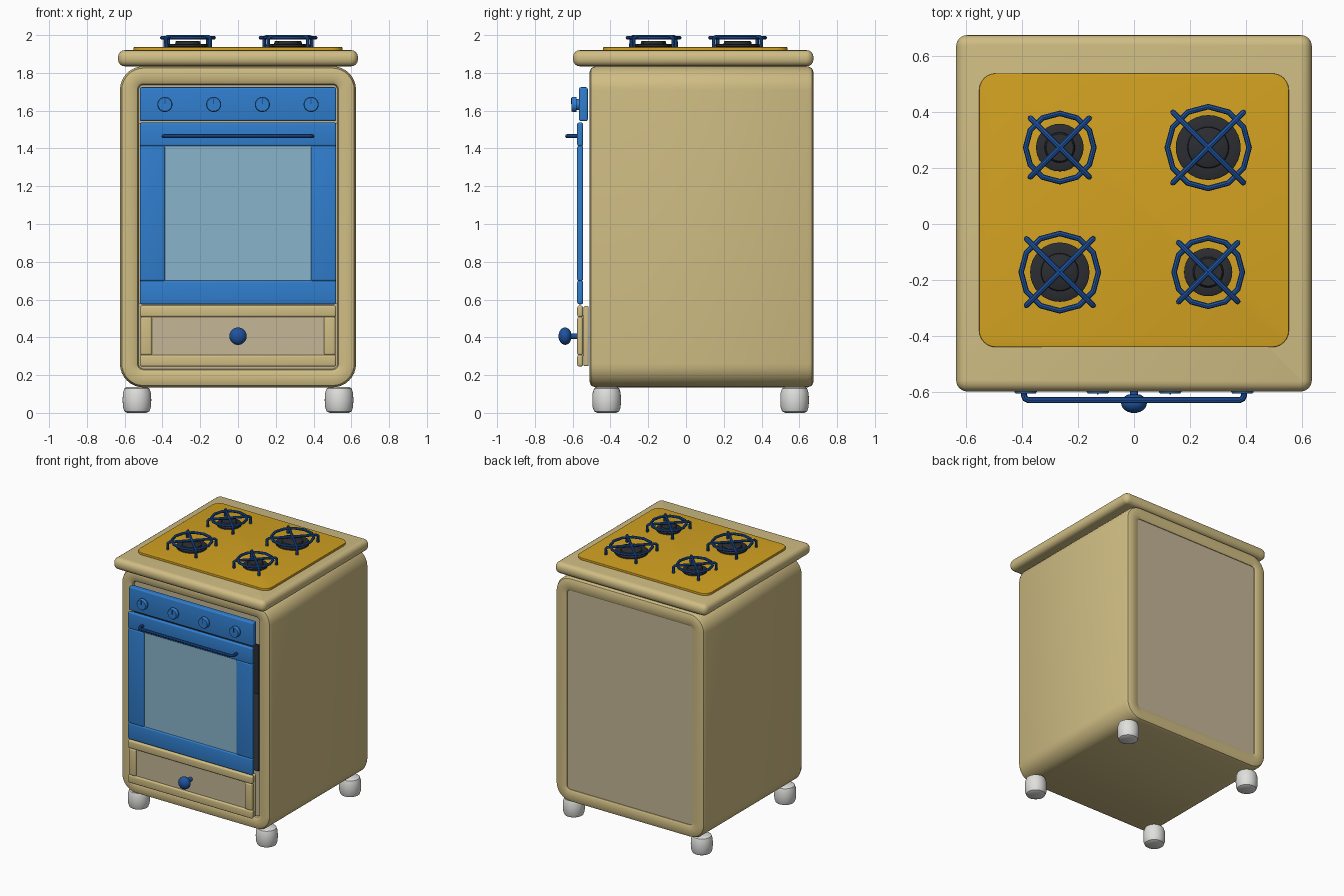
import bpy, bmesh, math
from mathutils import Matrix, Vector

if "Cube" in bpy.data.objects:
    bpy.data.objects.remove(bpy.data.objects["Cube"])


def mat(name, rgb):
    m = bpy.data.materials.new(name)
    m.diffuse_color = (*rgb, 1)
    m.use_nodes = True
    m.node_tree.nodes["Principled BSDF"].inputs["Base Color"].default_value = m.diffuse_color
    return m


TAN = mat("tan enamel", (0.63, 0.51, 0.23))
PANEL = mat("grey beige panel", (0.56, 0.47, 0.31))
YELLOW = mat("yellow hob", (0.65, 0.36, 0.015))
BLUE = mat("bright blue", (0.03, 0.21, 0.62))
DEEP = mat("deep blue", (0.013, 0.085, 0.34))
GLASS = mat("pale blue glass", (0.25, 0.46, 0.60))
WHITE = mat("white feet", (0.74, 0.74, 0.72))
BLACK = mat("black iron", (0.025, 0.026, 0.032))


def finish(ob, material):
    ob.data.materials.clear()
    ob.data.materials.append(material)
    bpy.ops.object.select_all(action='DESELECT')
    ob.select_set(True)
    bpy.context.view_layer.objects.active = ob
    bpy.ops.object.shade_smooth_by_angle(angle=math.radians(40))
    return ob


def from_bm(bm, name, material):
    bmesh.ops.recalc_face_normals(bm, faces=bm.faces)
    me = bpy.data.meshes.new(name)
    bm.to_mesh(me)
    bm.free()
    ob = bpy.data.objects.new(name, me)
    bpy.context.collection.objects.link(ob)
    return finish(ob, material)


def box(name, x, y, z, material, bevel=0.0, corner=0.0):
    """Box from (min, max) pairs, with rounded upright corners and soft edges."""
    bm = bmesh.new()
    size = [b - a for a, b in (x, y, z)]
    mid = [(a + b) / 2 for a, b in (x, y, z)]
    bmesh.ops.create_cube(bm, size=1, matrix=Matrix.Translation(mid) @ Matrix.Diagonal((*size, 1)))
    if corner:
        up = [e for e in bm.edges if abs(e.verts[0].co.z - e.verts[1].co.z) > 1e-4]
        bmesh.ops.bevel(bm, geom=up, offset=corner, segments=6, profile=0.5, affect='EDGES')
    if bevel:
        sharp = [e for e in bm.edges if e.calc_face_angle(0) > 0.8]
        bmesh.ops.bevel(bm, geom=sharp, offset=bevel, segments=4, profile=0.5, affect='EDGES')
    return from_bm(bm, name, material)


def lathe(name, profile, loc, material, forward=False, n=32):
    """Spin (radius, height) points; forward=True points the axis to the front."""
    m = Matrix.Translation(loc)
    if forward:
        m = m @ Matrix.Rotation(math.pi / 2, 4, 'X')
    bm = bmesh.new()
    rings = []
    for r, h in profile:
        k = n if r > 0 else 1
        rings.append([bm.verts.new(m @ Vector((r * math.cos(i * math.tau / n),
                                               r * math.sin(i * math.tau / n), h))) for i in range(k)])
    for a, b in zip(rings, rings[1:]):
        for i in range(n):
            f = [a[i % len(a)], a[(i + 1) % len(a)], b[(i + 1) % len(b)], b[i % len(b)]]
            bm.faces.new(list(dict.fromkeys(f)))
    return from_bm(bm, name, material)


def tube(name, paths, radius, material):
    """Round bars along (closed, points) paths, in one mesh."""
    cu = bpy.data.curves.new(name, 'CURVE')
    cu.dimensions = '3D'
    cu.bevel_depth = radius
    cu.bevel_resolution = 2
    cu.use_fill_caps = True
    for closed, pts in paths:
        s = cu.splines.new('POLY')
        s.points.add(len(pts) - 1)
        for p, co in zip(s.points, pts):
            p.co = (*co, 1)
        s.use_cyclic_u = closed
    ob = bpy.data.objects.new(name, cu)
    bpy.context.collection.objects.link(ob)
    bpy.ops.object.select_all(action='DESELECT')
    ob.select_set(True)
    bpy.context.view_layer.objects.active = ob
    bpy.ops.object.convert(target='MESH')
    return finish(bpy.context.view_layer.objects.active, material)


def rounded_loop(bm, inset, y):
    """One rounded-rectangle ring of the cabinet shell at depth y."""
    r, out = 0.125 - inset, []
    for q, (sx, sz) in enumerate(((1, 1), (-1, 1), (-1, -1), (1, -1))):
        for i in range(9):
            a = (q + i / 8) * math.pi / 2
            out.append(bm.verts.new((sx * 0.5 + r * math.cos(a), y, 0.985 + sz * 0.725 + r * math.sin(a))))
    return out


# cabinet shell: a hollow rounded frame running front to back
bm = bmesh.new()
section = [(0.1, -0.48), (0.093, -0.5), (0.075, -0.51), (0.03, -0.51), (0.01, -0.503), (0, -0.48),
           (0, 0.645), (0.01, 0.667), (0.03, 0.675), (0.085, 0.675), (0.097, 0.668), (0.1, 0.65)]
loops = [rounded_loop(bm, d, y) for d, y in section]
for a, b in zip(loops, loops[1:] + loops[:1]):
    for i in range(36):
        j = (i + 1) % 36
        bm.faces.new((a[i], a[j], b[j], b[i]))
from_bm(bm, "cabinet_shell", TAN)
box("back_panel", (-0.53, 0.53), (0.645, 0.664), (0.23, 1.74), PANEL)
box("inner_front", (-0.53, 0.53), (-0.485, -0.465), (1.53, 1.74), PANEL)
box("inner_base", (-0.53, 0.53), (-0.485, -0.465), (0.23, 0.58), PANEL)

# dark oven liner behind the door
bm = bmesh.new()
bmesh.ops.create_cube(bm, size=1, matrix=Matrix.Translation((0, 0.05, 1.055)) @ Matrix.Diagonal((1.04, 1.1, 0.95, 1)))
bm.normal_update()
front = [f for f in bm.faces if f.normal.y < -0.9]
bmesh.ops.inset_region(bm, faces=front, thickness=0.1)
bmesh.ops.translate(bm, verts=front[0].verts[:], vec=(0, 0.9, 0))
from_bm(bm, "oven_liner", BLACK)

# worktop and hob plate
box("worktop", (-0.635, 0.635), (-0.598, 0.675), (1.835, 1.92), TAN, bevel=0.036, corner=0.04)
box("hob_plate", (-0.553, 0.553), (-0.44, 0.538), (1.912, 1.936), YELLOW, bevel=0.004, corner=0.06)

# burners and pan supports: x, y, support radius, burner radius
for n, (x, y, r, b) in enumerate([(-0.265, 0.273, 0.122, 0.085), (0.265, 0.273, 0.146, 0.116),
                                  (-0.265, -0.172, 0.138, 0.106), (0.265, -0.172, 0.122, 0.086)], 1):
    lathe(f"burner_{n}", [(0, 1.934), (b * 0.85, 1.934), (b, 1.94), (b, 1.95), (b * 0.95, 1.953),
                          (b * 0.64, 1.953), (b * 0.62, 1.965), (b * 0.57, 1.969), (0, 1.969)],
          (x, y, 0), BLACK)
    ring = [(x + r * math.cos(i * math.tau / 12), y + r * math.sin(i * math.tau / 12), 1.986) for i in range(12)]
    paths = [(True, ring)]
    t = r * 0.86
    for s in (1, -1):
        paths.append((False, [(x - t, y - s * t, 1.934), (x - t, y - s * t, 1.982),
                              (x - t + 0.008, y - s * (t - 0.008), 1.99),
                              (x + t - 0.008, y + s * (t - 0.008), 1.99),
                              (x + t, y + s * t, 1.982), (x + t, y + s * t, 1.934)]))
    tube(f"pan_support_{n}", paths, 0.01, DEEP)

# control panel with four knobs
box("control_panel", (-0.52, 0.52), (-0.566, -0.52), (1.545, 1.724), BLUE, bevel=0.01)
for n in range(4):
    x = -0.387 + n * 0.258
    lathe(f"control_knob_{n + 1}", [(0, 0.56), (0.03, 0.56), (0.03, 0.58), (0.04, 0.58), (0.04, 0.6),
                                    (0.036, 0.605), (0, 0.605)], (x, 0, 1.633), BLUE, True)
    box(f"knob_pointer_{n + 1}", (x - 0.003, x + 0.003), (-0.608, -0.6), (1.634, 1.668), DEEP)

# oven door: rails, stiles, glass and handle
DY = (-0.576, -0.545)
box("door_top_rail", (-0.52, 0.52), DY, (1.412, 1.537), BLUE, bevel=0.01)
box("door_bottom_rail", (-0.52, 0.52), DY, (0.575, 0.7), BLUE, bevel=0.01)
for side, s in (("left", -1), ("right", 1)):
    box(f"door_{side}_stile", sorted((s * 0.387, s * 0.52)), DY, (0.698, 1.414), BLUE, bevel=0.01)
box("door_glass", (-0.395, 0.395), (-0.566, -0.552), (0.69, 1.42), GLASS)
half = [(0.393, -0.565), (0.393, -0.612), (0.388, -0.624), (0.376, -0.629)]
tube("door_handle", [(False, [(-x, y, 1.465) for x, y in half] + [(x, y, 1.465) for x, y in half[::-1]])], 0.011, DEEP)

# drawer: frame, panel and round pull
box("drawer_back", (-0.517, 0.517), (-0.542, -0.515), (0.247, 0.566), TAN, bevel=0.008)
box("drawer_top_rail", (-0.52, 0.52), DY, (0.507, 0.568), TAN, bevel=0.012)
box("drawer_bottom_rail", (-0.52, 0.52), DY, (0.245, 0.307), TAN, bevel=0.012)
for side, s in (("left", -1), ("right", 1)):
    box(f"drawer_{side}_stile", sorted((s * 0.455, s * 0.516)), DY, (0.305, 0.509), TAN, bevel=0.012)
box("drawer_panel", (-0.46, 0.46), (-0.562, -0.54), (0.3, 0.515), PANEL)
ball = [(0.046 * math.sin(a), 0.64 - 0.035 * math.cos(a)) for a in [math.pi * i / 12 for i in range(2, 12)]]
lathe("drawer_pull", [(0, 0.555), (0.015, 0.555), (0.015, 0.608)] + ball + [(0, 0.675)], (0, 0, 0.406), DEEP, True)

# feet
for fx, sx in (("left", -1), ("right", 1)):
    for fy, y in (("front", -0.42), ("back", 0.575)):
        lathe(f"{fy}_{fx}_foot", [(0, 0), (0.05, 0), (0.066, 0.008), (0.074, 0.03), (0.076, 0.068), (0.074, 0.106),
                                  (0.066, 0.13), (0.05, 0.138), (0, 0.138)], (sx * 0.535, y, 0), WHITE)
